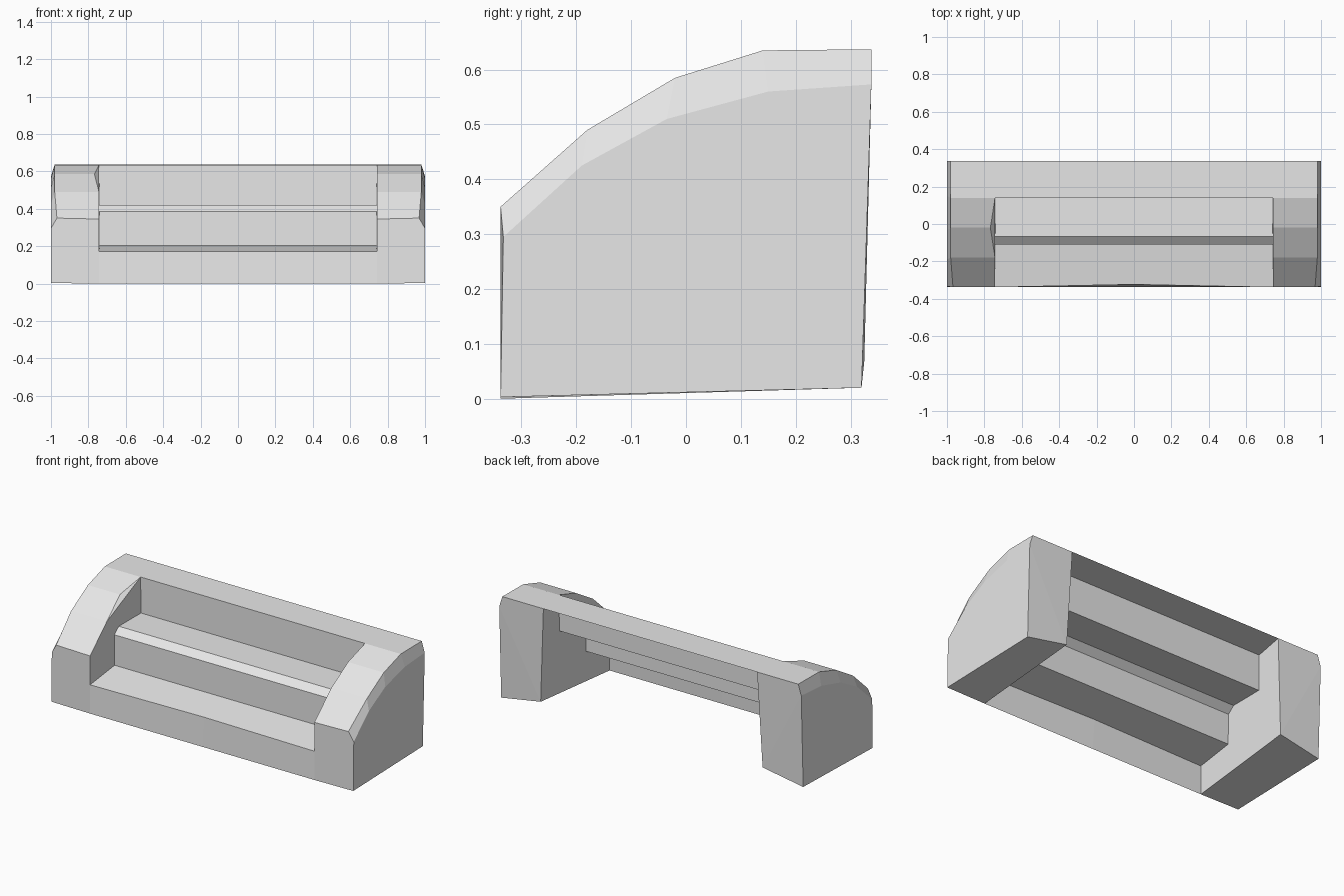
import bpy
import bmesh

cube = bpy.data.objects.get("Cube")
if cube:
    bpy.data.objects.remove(cube)

grey = bpy.data.materials.new("plain_grey")
grey.use_nodes = True
COLOUR = (0.8, 0.8, 0.8, 1)
grey.diffuse_color = COLOUR
grey.node_tree.nodes["Principled BSDF"].inputs["Base Color"].default_value = COLOUR


def finish(name, bm):
    """Turn a bmesh into a flat-shaded object."""
    mesh = bpy.data.meshes.new(name)
    bm.to_mesh(mesh)
    bm.free()
    mesh.materials.append(grey)
    obj = bpy.data.objects.new(name, mesh)
    bpy.context.collection.objects.link(obj)


# Side profiles as (y, z): top curve, and the lower edge of its outer bevel
CURVE = [(-0.338, 0.35), (-0.18, 0.49), (-0.02, 0.585), (0.14, 0.635), (0.338, 0.637)]
BEVEL = [(-0.333, 0.295), (-0.19, 0.425), (-0.035, 0.51), (0.15, 0.56), (0.338, 0.573)]
INNER = 0.743
INNER_BACK = 0.708


def end_block(name, side, dent):
    bm = bmesh.new()

    def vert(x, y, z):
        return bm.verts.new((side * x, y, z))

    inner = [vert(INNER, y, z) for y, z in CURVE]
    inner[0].co.z -= 0.005
    inner[2].co.x -= side * -dent
    inner[-1].co.x = side * INNER_BACK
    top = [vert(0.98, y, z) for y, z in CURVE]
    top[0].co.x = side * 0.968
    outer = [vert(1.0, y, z) for y, z in BEVEL]
    front_in, front_out = vert(INNER, -0.338, 0), vert(1.0, -0.338, 0.003)
    back_in, back_out = vert(0.735, 0.325, 0.068), vert(1.0, 0.32, 0.02)

    # Curved top and outer bevel
    for row_a, row_b in ((inner, top), (top, outer)):
        for i in range(len(CURVE) - 1):
            bm.faces.new((row_a[i], row_b[i], row_b[i + 1], row_a[i + 1]))
    # Inner wall, with the small corner that may be dented
    bm.faces.new((inner[1], inner[2], inner[3]))
    bm.faces.new((front_in, inner[0], inner[1], inner[3], inner[4], back_in))
    # Outer wall, front, back and base
    bm.faces.new([front_out] + outer + [back_out])
    bm.faces.new((front_in, front_out, outer[0], top[0], inner[0]))
    bm.faces.new((back_in, back_out, outer[-1]))
    bm.faces.new((back_in, outer[-1], top[-1], inner[-1]))
    bm.faces.new((front_in, front_out, back_out, back_in))
    bmesh.ops.recalc_face_normals(bm, faces=bm.faces[:])
    finish(name, bm)


end_block("left_end_block", 1, 0)
end_block("right_end_block", -1, 0.025)

# Folded sheet of steps between the end blocks, open behind and below
STEPS = [(-0.338, 0), (-0.338, 0.172), (-0.11, 0.203), (-0.11, 0.385),
         (-0.068, 0.42), (0.14, 0.42), (0.14, 0.635), (0.338, 0.637)]
bm = bmesh.new()
rows = []
for y, z in STEPS:
    half = INNER_BACK if y > 0.3 else INNER
    rows.append([bm.verts.new((c * half, y, z)) for c in (-1, 0, 1)])
rows[1][1].co.y += 0.015  # slight sag in the front edge
for low, high in zip(rows, rows[1:]):
    for j in range(2):
        bm.faces.new((low[j], low[j + 1], high[j + 1], high[j]))
finish("stepped_shelf", bm)
